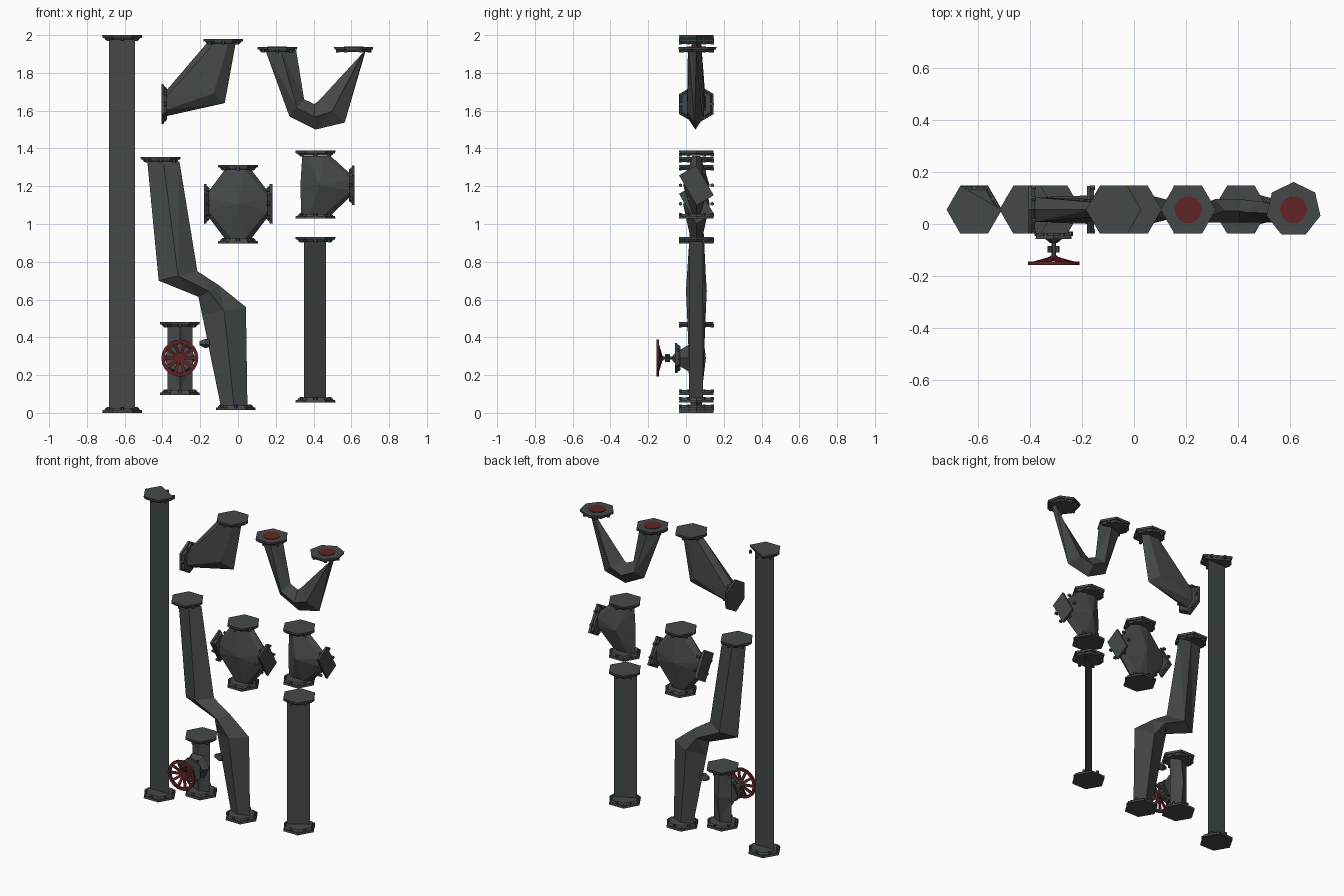
import bpy, bmesh, math
from mathutils import Vector, Matrix

if "Cube" in bpy.data.objects:
    bpy.data.objects.remove(bpy.data.objects["Cube"])

Y0 = 0.055                       # depth plane shared by all pipes


def material(name, rgb):
    m = bpy.data.materials.new(name)
    m.diffuse_color = (*rgb, 1)
    m.use_nodes = True
    m.node_tree.nodes["Principled BSDF"].inputs["Base Color"].default_value = m.diffuse_color
    return m


IRON = material("dark_iron", (0.058, 0.066, 0.067))
RED = material("dark_red", (0.125, 0.017, 0.018))


def finish(bm, name, mat=IRON):
    bmesh.ops.recalc_face_normals(bm, faces=bm.faces)
    me = bpy.data.meshes.new(name)
    bm.to_mesh(me)
    bm.free()
    me.materials.append(mat)
    ob = bpy.data.objects.new(name, me)
    bpy.context.collection.objects.link(ob)
    return ob


def skin(bm, rings, closed=False):
    """Bridge equal rings of points, capping the ends unless closed."""
    vs = [[bm.verts.new(p) for p in r] for r in rings]
    n = len(vs[0])
    for k in range(len(vs) if closed else len(vs) - 1):
        a, b = vs[k], vs[(k + 1) % len(vs)]
        for i in range(n):
            j = (i + 1) % n
            bm.faces.new((a[i], a[j], b[j], b[i]))
    if not closed:
        bm.faces.new(vs[0])
        bm.faces.new(vs[-1])


def frame(centre, axis):
    if axis[2] < 0:
        R = Matrix.Rotation(math.pi, 4, 'X')
    else:
        R = Vector((0, 0, 1)).rotation_difference(Vector(axis)).to_matrix().to_4x4()
    return Matrix.Translation(centre) @ R


def prism(bm, M, r0, r1, z0, z1, n=6, rot=0.0, off=(0, 0), skip=()):
    """Tapered prism; skip drops corners from the polygon."""
    skin(bm, [[M @ Vector((off[0] + r * math.cos(rot + math.tau * i / n),
                           off[1] + r * math.sin(rot + math.tau * i / n), z))
               for i in range(n) if i not in skip] for r, z in ((r0, z0), (r1, z1))])


def flange(name, centre, axis, R=0.106, rot=0.0, n=6, skip=()):
    """Collar with a thinner back plate and nuts; centre is on the outer face."""
    bm = bmesh.new()
    M = frame(centre, axis)
    prism(bm, M, R * 0.98, R, -0.014, 0, n, rot, (0, 0), skip)
    prism(bm, M, R * 0.82, R * 0.9, -0.026, -0.014, n, rot, (0, 0), skip)
    for i in range(6):
        a = rot + math.tau * (i + 0.5) / 6
        prism(bm, M, 0.01, 0.01, -0.03, -0.012, 6, 0,
              (R * 0.79 * math.cos(a), R * 0.79 * math.sin(a)))
    finish(bm, name)


def loft(name, sections):
    """Diamond-section pipe from (left x, z, right x, z, half depth, mid y)."""
    bm = bmesh.new()
    rings = []
    for ax, az, bx, bz, h, y in sections:
        mx, mz = (ax + bx) / 2, (az + bz) / 2
        rings.append([(ax, y, az), (mx, y - h, mz), (bx, y, bz), (mx, y + h, mz)])
    skin(bm, rings)
    bmesh.ops.triangulate(bm, faces=bm.faces)
    finish(bm, name)


def hull(name, ends, extra):
    """Faceted fitting body: hull of flattened ports (x, z, axis, radius, half depth)."""
    bm = bmesh.new()
    for x, z, axis, r, h in ends:
        M = frame((x, Y0, z), axis)
        for i in range(6):
            a = math.tau * i / 6
            bm.verts.new(M @ Vector((math.cos(a) * r, math.sin(a) * h, 0)))
    for p in extra:
        bm.verts.new(p)
    bmesh.ops.convex_hull(bm, input=bm.verts)
    bmesh.ops.delete(bm, geom=[v for v in bm.verts if not v.link_faces], context='VERTS')
    finish(bm, name)


def sheet(name, a, b, z0, z1):
    """Pipe flattened to a single plane between two plan points."""
    bm = bmesh.new()
    bm.faces.new([bm.verts.new(p) for p in ((*a, z0), (*b, z0), (*b, z1), (*a, z1))])
    finish(bm, name)


UP, DOWN, LEFT, RIGHT, FRONT = (0, 0, 1), (0, 0, -1), (-1, 0, 0), (1, 0, 0), (0, -1, 0)

# Long straight pipe
sheet("long_pipe", (-0.682, Y0), (-0.545, Y0), 0.01, 1.99)
flange("long_pipe_top_flange", (-0.613, Y0, 2.0), UP, skip=(1,))
flange("long_pipe_bottom_flange", (-0.613, Y0, 0.0), DOWN)

# Short straight pipe
sheet("short_pipe", (0.35, 0.015), (0.466, 0.09), 0.07, 0.92)
flange("short_pipe_top_flange", (0.41, Y0, 0.932), UP)
flange("short_pipe_bottom_flange", (0.41, Y0, 0.055), DOWN)

# Offset S pipe
loft("offset_pipe", [(-0.48, 1.33, -0.31, 1.33, 0.015, 0.06), (-0.42, 0.70, -0.215, 0.75, 0.05, 0.055),
                     (-0.21, 0.615, -0.10, 0.675, 0.055, 0.055), (-0.19, 0.52, 0.042, 0.56, 0.05, 0.055),
                     (-0.09, 0.03, 0.05, 0.03, 0.03, 0.055)])
flange("offset_pipe_top_flange", (-0.41, Y0, 1.355), UP)
flange("offset_pipe_bottom_flange", (-0.012, Y0, 0.015), DOWN)

# Elbow
hull("elbow", [(-0.385, 1.635, LEFT, 0.065, 0.055), (-0.09, 1.955, UP, 0.077, 0.03)],
     [(-0.07, Y0, 1.64), (-0.13, Y0 - 0.045, 1.69), (-0.13, Y0 + 0.04, 1.69)])
flange("elbow_top_flange", (-0.078, Y0, 1.98), UP)
flange("elbow_side_flange", (-0.405, Y0, 1.635), LEFT)

# U bend with red capped ends
loft("u_bend", [(0.145, 1.92, 0.308, 1.92, 0.025, 0.035), (0.272, 1.57, 0.35, 1.66, 0.045, 0.05),
                (0.41, 1.50, 0.404, 1.635, 0.045, 0.05), (0.565, 1.537, 0.43, 1.655, 0.04, 0.045),
                (0.675, 1.915, 0.66, 1.905, 0.02, 0.035)])
for side, x, rot, n in (("left", 0.208, 0, 6), ("right", 0.612, math.pi / 2, 7)):
    flange("u_bend_%s_flange" % side, (x, Y0, 1.937), UP, 0.106, rot, n)
    bm = bmesh.new()
    prism(bm, frame((x, Y0, 1.937), UP), 0.052, 0.052, -0.002, 0.003, 14)
    finish(bm, "u_bend_%s_cap" % side, RED)

# Four-way cross
hull("cross_fitting", [(0, 1.29, UP, 0.068, 0.035), (0, 0.92, DOWN, 0.068, 0.035),
                       (-0.158, 1.105, LEFT, 0.065, 0.035), (0.16, 1.105, RIGHT, 0.065, 0.035)],
     [(0, Y0 - 0.07, 1.105), (0, Y0 + 0.07, 1.105)])
for nm, c, ax, sk in (("top", (0, Y0, 1.312), UP, ()), ("bottom", (0, Y0, 0.897), DOWN, ()),
                      ("left", (-0.18, Y0, 1.107), LEFT, (1, 4)),
                      ("right", (0.182, Y0, 1.107), RIGHT, (2, 5))):
    flange("cross_%s_flange" % nm, c, ax, skip=sk)

# Three-way tee
hull("tee_fitting", [(0.415, 1.36, UP, 0.075, 0.025), (0.415, 1.05, DOWN, 0.08, 0.025),
                     (0.595, 1.205, RIGHT, 0.06, 0.03)],
     [(0.33, Y0, 1.2), (0.43, Y0 - 0.07, 1.205), (0.43, Y0 + 0.07, 1.205)])
for nm, c, ax, sk in (("top", (0.41, Y0, 1.388), UP, ()), ("bottom", (0.41, Y0, 1.028), DOWN, ()),
                      ("right", (0.617, Y0, 1.205), RIGHT, (2, 5))):
    flange("tee_%s_flange" % nm, c, ax, skip=sk)

# Valve body, bonnet and stem
VX, VZ = -0.308, 0.29
loft("valve_body", [(-0.372, 0.46, -0.242, 0.46, 0.03, Y0), (-0.372, VZ, -0.242, VZ, 0.05, Y0),
                    (-0.372, 0.12, -0.242, 0.12, 0.03, Y0)])
flange("valve_top_flange", (VX, Y0, 0.482), UP)
flange("valve_bottom_flange", (VX, Y0, 0.095), DOWN)
flange("valve_front_flange", (VX, -0.058, VZ), FRONT, 0.08, math.pi / 6)
M = frame((VX, 0, VZ), FRONT)
bm = bmesh.new()
prism(bm, M, 0.085, 0.045, -0.02, 0.04, 6)
prism(bm, M, 0.035, 0.015, 0.055, 0.072, 6)
prism(bm, M, 0.009, 0.009, 0.05, 0.135, 6)
for sx in (-1, 1):               # gland bolts beside the stem
    for sy in (-1, 1):
        prism(bm, M, 0.009, 0.009, 0.085, 0.11, 6, 0, (sx * 0.014, sy * 0.013))
finish(bm, "valve_bonnet_and_stem")

# Side drain plug
bm = bmesh.new()
P = frame((-0.205, Y0, 0.37), RIGHT)
prism(bm, P, 0.012, 0.028, 0.0, 0.035, 5)
prism(bm, P, 0.028, 0.02, 0.035, 0.055, 5)
finish(bm, "valve_drain_plug")

# Hand wheel: rim, dished spokes and hub
bm = bmesh.new()
N, section = 20, ((0.098, 0.143), (0.098, 0.157), (0.08, 0.157), (0.08, 0.143))
skin(bm, [[M @ Vector((r * math.cos(math.tau * i / N), r * math.sin(math.tau * i / N), z))
           for r, z in section] for i in range(N)], closed=True)
prism(bm, M, 0.012, 0.027, 0.12, 0.142, 10)
for i in range(10):
    a = math.tau * i / 10
    u, w = Vector((math.cos(a), math.sin(a), 0)), Vector((-math.sin(a), math.cos(a), 0))
    skin(bm, [[M @ (u * r + w * s * 0.008 + Vector((0, 0, z + t)))
               for s, t in ((-1, 0), (1, 0), (1, 0.009), (-1, 0.009))]
              for r, z in ((0.015, 0.126), (0.086, 0.146))])
finish(bm, "valve_hand_wheel", RED)
